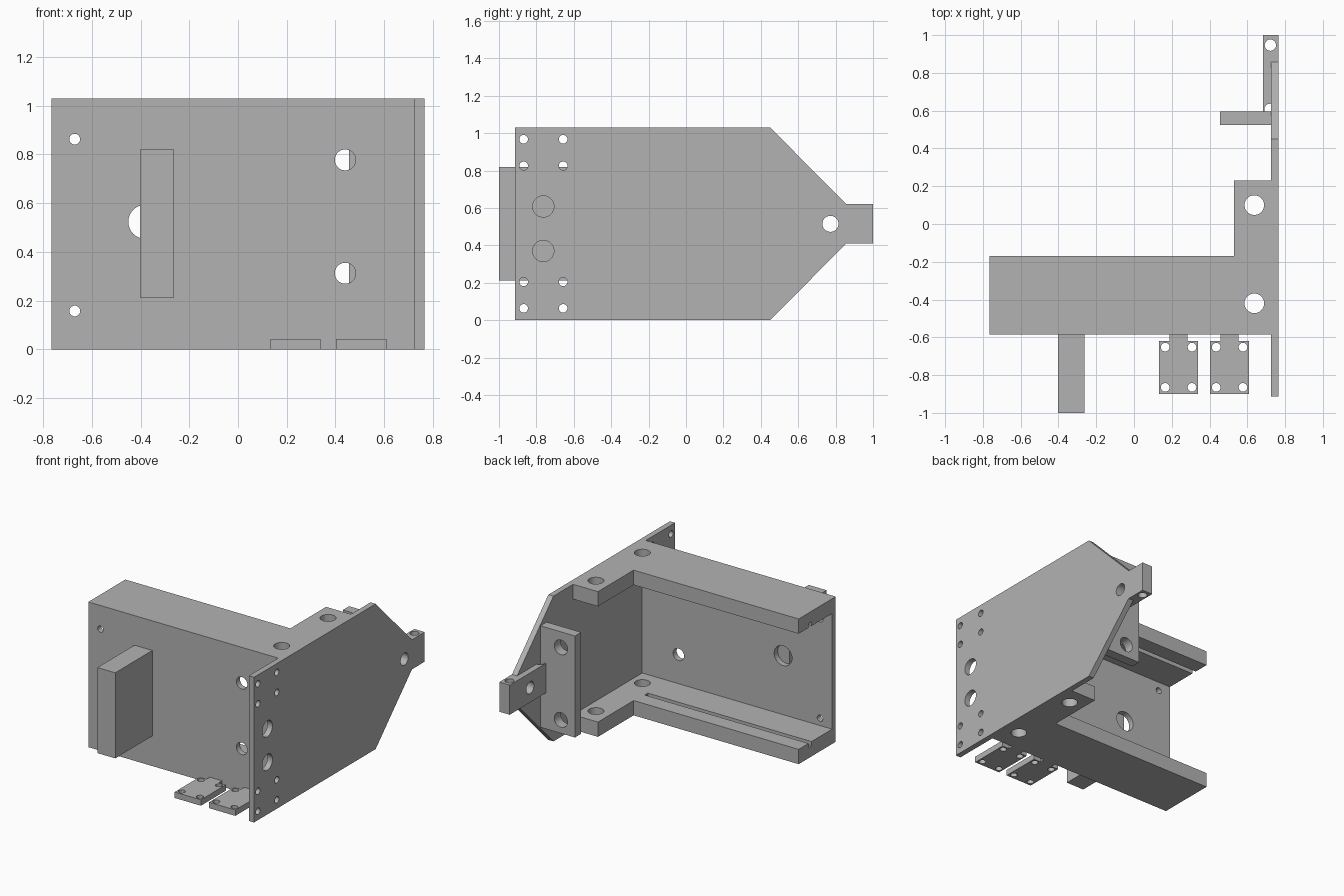
import bpy, bmesh, math

if "Cube" in bpy.data.objects:
    bpy.data.objects.remove(bpy.data.objects["Cube"])

grey = bpy.data.materials.new("plain grey")
grey.diffuse_color = (0.45, 0.45, 0.45, 1)
grey.use_nodes = True
grey.node_tree.nodes["Principled BSDF"].inputs["Base Color"].default_value = grey.diffuse_color

# Where the profile's (u, v) and thickness w go for each plate direction
AXES = {'X': lambda u, v, w: (w, u, v),
        'Y': lambda u, v, w: (u, w, v),
        'Z': lambda u, v, w: (u, v, w)}


def rect(u0, u1, v0, v1):
    return [(u0, v0), (u1, v0), (u1, v1), (u0, v1)]


def circle(u, v, r, n=32):
    return [(u + r * math.cos(2 * math.pi * i / n),
             v + r * math.sin(2 * math.pi * i / n)) for i in range(n)]


def plate(name, axis, lo, hi, outline, holes=()):
    """Flat profile with round holes (u, v, r), extruded from lo to hi."""
    curve = bpy.data.curves.new(name, 'CURVE')
    curve.dimensions, curve.fill_mode = '2D', 'BOTH'
    curve.extrude = (hi - lo) / 2
    for loop in [outline] + [circle(*h) for h in holes]:
        s = curve.splines.new('POLY')
        s.points.add(len(loop) - 1)
        for p, (u, v) in zip(s.points, loop):
            p.co = (u, v, 0, 1)
        s.use_cyclic_u = True
    temp = bpy.data.objects.new(name + "_profile", curve)
    bpy.context.collection.objects.link(temp)
    dg = bpy.context.evaluated_depsgraph_get()
    mesh = bpy.data.meshes.new_from_object(temp.evaluated_get(dg))
    bpy.data.objects.remove(temp)
    bm = bmesh.new()
    bm.from_mesh(mesh)
    for v in bm.verts:
        v.co = AXES[axis](v.co.x, v.co.y, v.co.z + (lo + hi) / 2)
    bmesh.ops.remove_doubles(bm, verts=bm.verts, dist=1e-4)
    bmesh.ops.recalc_face_normals(bm, faces=bm.faces)
    for f in bm.faces:
        f.smooth = False
    bm.to_mesh(mesh)
    bm.free()
    mesh.materials.clear()
    mesh.materials.append(grey)
    ob = bpy.data.objects.new(name, mesh)
    bpy.context.collection.objects.link(ob)
    return ob


def cut(ob, cutter):
    """Subtract the cutter and remove it."""
    m = ob.modifiers.new("cut", 'BOOLEAN')
    m.operation, m.object, m.solver = 'DIFFERENCE', cutter, 'EXACT'
    dg = bpy.context.evaluated_depsgraph_get()
    mesh = bpy.data.meshes.new_from_object(ob.evaluated_get(dg))
    ob.modifiers.clear()
    ob.data = mesh
    bpy.data.objects.remove(cutter)


H, MID = 1.03, 0.515

# Channel: front wall and two L-shaped flanges with a guide groove inside
plate("front_wall", 'Y', -0.585, -0.545, rect(-0.765, 0.725, 0, H),
      [(-0.67, 0.157, 0.022), (-0.67, 0.862, 0.022), (-0.38, 0.523, 0.07),
       (0.44, 0.312, 0.043), (0.44, 0.777, 0.043)])
L_shape = [(-0.765, -0.545), (0.725, -0.545), (0.725, 0.23),
           (0.53, 0.23), (0.53, -0.17), (-0.765, -0.17)]
for name, z0, g0, g1 in (("bottom_flange", 0, 0.075, 0.15),
                         ("top_flange", H - 0.105, H - 0.15, H - 0.075)):
    flange = plate(name, 'Z', z0, z0 + 0.105, L_shape,
                   [(0.637, 0.10, 0.052), (0.637, -0.42, 0.052)])
    cut(flange, plate("groove", 'Z', g0, g1, rect(-0.8, 0.52, -0.315, -0.28)))

# Tapered side plate
plate("side_plate", 'X', 0.725, 0.765,
      [(-0.913, 0), (0.45, 0), (0.857, 0.41), (0.857, 0.62), (0.45, H), (-0.913, H)],
      [(y, z, 0.023) for y in (-0.868, -0.657) for z in (0.063, 0.205, 0.825, 0.967)]
      + [(-0.763, 0.37, 0.057), (-0.763, 0.608, 0.057), (0.772, MID, 0.043)])

# Rear lug block, stepped round the side plate's end
lug = plate("rear_lug", 'Z', 0.41, 0.62,
            [(0.683, 0.595), (0.725, 0.595), (0.725, 0.857),
             (0.765, 0.857), (0.765, 1.0), (0.683, 1.0)],
            [(0.722, 0.947, 0.03)])
cut(lug, plate("cross_hole", 'X', 0.6, 0.8, circle(0.772, MID, 0.043)))
cut(lug, plate("end_hole", 'Z', 0.3, 0.7, circle(0.72, 0.607, 0.03)))

# Upright rear bracket plate
plate("rear_bracket", 'Y', 0.525, 0.595, rect(0.455, 0.725, 0.155, 0.875),
      [(0.565, 0.25, 0.052), (0.565, 0.765, 0.052)])

# Front block
plate("front_block", 'Y', -1.0, -0.585, rect(-0.403, -0.263, 0.213, 0.82))

# Two small foot pads with tabs
for i, x in enumerate((0.236, 0.506)):
    plate("foot_pad_%d" % (i + 1), 'Z', 0, 0.042,
          [(x - 0.103, -0.90), (x + 0.103, -0.90), (x + 0.103, -0.62), (x + 0.048, -0.62),
           (x + 0.048, -0.585), (x - 0.048, -0.585), (x - 0.048, -0.62), (x - 0.103, -0.62)],
          [(x + sx * 0.071, y, 0.023) for sx in (-1, 1) for y in (-0.652, -0.865)])
